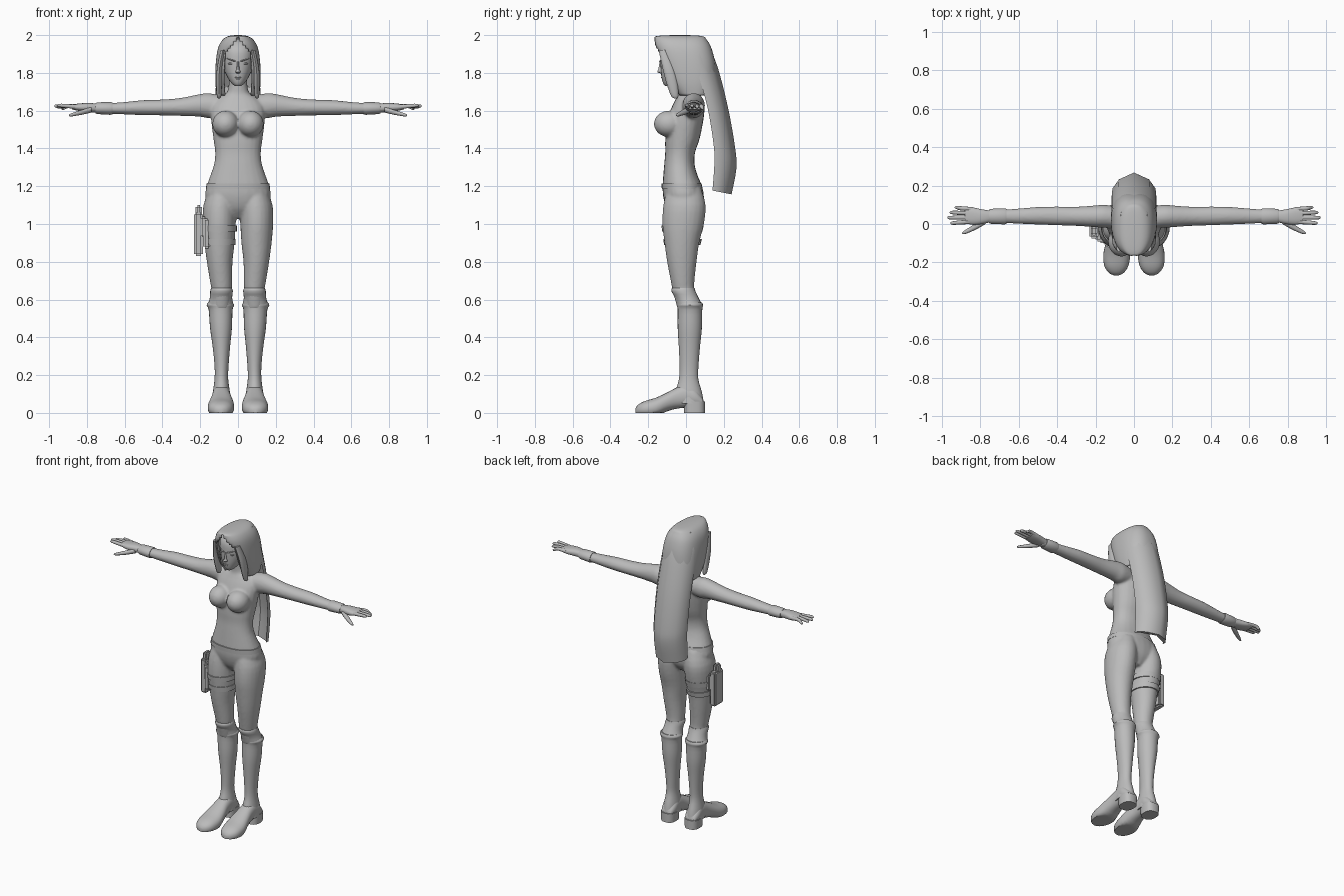
import bpy, bmesh, math
from mathutils import Vector

grey = bpy.data.materials.new("plain grey")
grey.diffuse_color = (0.5, 0.5, 0.5, 1)


def make(name, bm, angle=40):
    bmesh.ops.recalc_face_normals(bm, faces=bm.faces)
    me = bpy.data.meshes.new(name)
    bm.to_mesh(me)
    bm.free()
    ob = bpy.data.objects.new(name, me)
    bpy.context.collection.objects.link(ob)
    me.materials.append(grey)
    me.polygons.foreach_set("use_smooth", [True] * len(me.polygons))
    bpy.ops.object.select_all(action='DESELECT')
    ob.select_set(True)
    bpy.context.view_layer.objects.active = ob
    bpy.ops.object.shade_smooth_by_angle(angle=math.radians(angle))
    return ob


def spline(st, sub):
    """Smoothly interpolate a list of section tuples."""
    out = []
    for i in range(len(st) - 1):
        p = [st[max(i - 1, 0)], st[i], st[i + 1], st[min(i + 2, len(st) - 1)]]
        for k in range(sub):
            t = k / sub
            out.append([0.5 * (2 * b + (c - a) * t + (2 * a - 5 * b + 4 * c - d) * t * t
                               + (3 * b - a - 3 * c + d) * t ** 3) for a, b, c, d in zip(*p)])
    return out + [list(st[-1])]


def loft(bm, st, axis='z', sx=1, n=24, p=2.0, sub=3, floor=False):
    """Sections are (position on axis, centre u, centre v, radius u, radius v)."""
    rings = []
    for t, cu, cv, ru, rv in spline(st, sub):
        ring = []
        for i in range(n):
            a = 2 * math.pi * i / n
            c, s = math.cos(a), math.sin(a)
            u = cu + ru * math.copysign(abs(c) ** (2 / p), c)
            v = cv + rv * math.copysign(abs(s) ** (2 / p), s)
            x, y, z = {'z': (u, v, t), 'x': (t, u, v), 'y': (u, t, v)}[axis]
            ring.append(bm.verts.new((x * sx, y, max(z, 0) if floor else z)))
        rings.append(ring)
    for r, q in zip(rings, rings[1:]):
        for i in range(n):
            bm.faces.new((r[i], r[(i + 1) % n], q[(i + 1) % n], q[i]))
    bm.faces.new(rings[0])
    bm.faces.new(rings[-1])


def ball(bm, c, r):
    vs = bmesh.ops.create_uvsphere(bm, u_segments=24, v_segments=14, radius=1)['verts']
    for v in vs:
        v.co = Vector([v.co[i] * r[i] + c[i] for i in range(3)])


def part(name, st, **kw):
    bm = bmesh.new()
    loft(bm, st, **kw)
    return make(name, bm)


def box(name, lo, hi, bevel=0.01):
    bm = bmesh.new()
    for v in bmesh.ops.create_cube(bm, size=1)['verts']:
        v.co = Vector([lo[i] + (v.co[i] + 0.5) * (hi[i] - lo[i]) for i in range(3)])
    bmesh.ops.bevel(bm, geom=bm.edges[:], offset=bevel, segments=2, affect='EDGES')
    return make(name, bm)


# Body: torso, chest, arms and thighs fused into one skin
body = bmesh.new()
torso = [(1.03, .04, -.06, .05), (1.08, .13, -.1, .085), (1.14, .172, -.12, .095),
         (1.2, .166, -.124, .085), (1.26, .145, -.12, .06), (1.32, .126, -.115, .045),
         (1.38, .121, -.11, .048), (1.45, .13, -.11, .072), (1.55, .142, -.1, .092),
         (1.62, .14, -.075, .098), (1.67, .1, -.05, .085), (1.7, .056, -.042, .068),
         (1.8, .045, -.045, .06)]
loft(body, [(z, 0, (f + b) / 2, w, (b - f) / 2) for z, w, f, b in torso], p=2.2)
arm = [(.06, .03, 1.625, .055, .05), (.15, .04, 1.626, .06, .066), (.2, .04, 1.628, .057, .06),
       (.3, .04, 1.62, .05, .048), (.4, .042, 1.617, .049, .042), (.5, .043, 1.616, .046, .04),
       (.6, .041, 1.613, .04, .033), (.7, .04, 1.612, .034, .027), (.78, .04, 1.614, .032, .024)]
leg = [(1.19, .08, -.01, .07, .09), (1.1, .095, -.008, .088, .112), (1, .099, -.015, .087, .11),
       (.9, .098, -.022, .08, .092), (.8, .097, -.022, .068, .078), (.7, .09, -.018, .059, .063),
       (.65, .087, -.013, .054, .058), (.55, .09, .005, .05, .05)]
for s in (1, -1):
    loft(body, arm, 'x', s)
    loft(body, leg, 'z', s)
    ball(body, (s * .066, -.09, 1.53), (.07, .08, .07))
skin = make("body", body)
rm = skin.modifiers.new("fuse", 'REMESH')
rm.mode, rm.voxel_size, rm.use_smooth_shade = 'VOXEL', 0.008, True
sm = skin.modifiers.new("soften", 'SMOOTH')
sm.factor, sm.iterations = 0.5, 5

# Trouser waistband
part("waistband", [(1.185, 0, -.02, .171, .108), (1.215, 0, -.024, .166, .106)], p=2.2, n=32, sub=1)

for s, side in ((1, "left"), (-1, "right")):
    # Boots with knee bands
    part(side + "_knee_band", [(.66, .087, -.014, .055, .06), (.645, .087, -.014, .06, .064),
         (.61, .09, .004, .059, .062), (.575, .092, .018, .068, .066)], sx=s, sub=2)
    part(side + "_boot_shaft", [(.585, .093, .021, .064, .064), (.57, .093, .022, .073, .068),
         (.545, .092, .021, .063, .065), (.45, .09, .02, .058, .064), (.35, .088, .018, .046, .056),
         (.25, .087, .016, .037, .05), (.18, .088, .014, .036, .051), (.11, .088, .014, .045, .07),
         (.05, .088, .02, .05, .075)], sx=s)
    part(side + "_foot", [(.09, .088, .055, .035, .02), (.05, .088, .08, .048, .05),
         (0, .088, .09, .047, .062), (-.05, .088, .078, .05, .056), (-.1, .088, .058, .06, .05),
         (-.16, .09, .03, .07, .05), (-.22, .092, .02, .062, .042), (-.255, .092, .014, .038, .028),
         (-.268, .092, .01, .012, .012)], axis='y', sx=s, p=2.3, floor=True)
    part(side + "_heel", [(0, .088, .045, .047, .055), (.06, .088, .045, .05, .055)], sx=s, p=2.6, sub=1)
    # Wrist cuffs
    part(side + "_cuff", [(.665, .04, 1.612, .039, .031), (.675, .04, 1.612, .042, .034),
         (.745, .04, 1.613, .039, .031), (.755, .04, 1.613, .035, .027)], axis='x', sx=s, sub=1)
    # Hands with fingers and thumb
    hand = bmesh.new()
    loft(hand, [(.74, .04, 1.614, .028, .022), (.79, .038, 1.617, .038, .024), (.84, .041, 1.618, .045, .02),
                (.88, .045, 1.62, .04, .013)], 'x', s, p=2.4)
    for y0, x1, y1, z1 in ((.077, .935, .086, 1.612), (.055, .96, .06, 1.62),
                           (.034, .972, .033, 1.625), (.012, .957, .005, 1.628)):
        loft(hand, [(.84, y0, 1.619, .011, .012), (.9, (y0 + y1) / 2, 1.624, .011, .011),
                    (x1 - .012, y1, z1, .009, .009), (x1, y1, z1 - .002, .003, .003)], 'x', s, n=10)
    loft(hand, [(.775, .015, 1.606, .016, .016), (.82, -.01, 1.593, .017, .014),
                (.86, -.032, 1.583, .013, .011), (.885, -.044, 1.577, .009, .008),
                (.895, -.047, 1.575, .003, .003)], 'x', s, n=10)
    make(side + "_hand", hand, 60)

# Head and face
part("head", [(1.73, 0, -.085, .016, .024), (1.745, 0, -.075, .034, .046), (1.78, 0, -.05, .058, .08),
     (1.82, 0, -.038, .074, .096), (1.87, 0, -.033, .082, .103), (1.92, 0, -.028, .082, .103),
     (1.96, 0, -.02, .064, .08), (1.98, 0, -.02, .03, .04)], p=2.2)
face = bmesh.new()
loft(face, [(1.797, 0, -.127, .008, .006), (1.805, 0, -.135, .014, .017), (1.82, 0, -.133, .008, .013),
            (1.86, 0, -.132, .006, .008)], n=12)
ball(face, (0, -.119, 1.776), (.022, .013, .005))
ball(face, (0, -.116, 1.768), (.018, .013, .005))
for s in (1, -1):
    ball(face, (s * .034, -.118, 1.849), (.018, .012, .007))
    loft(face, [(.012, -.135, 1.862, .007, .003), (.035, -.127, 1.868, .008, .004),
                (.06, -.104, 1.878, .006, .003)], 'x', s, n=8)
make("face_features", face)

# Hair cap: an open hood with a parted fringe
cap = bmesh.new()
hood = spline([(1.68, .112, -.045, .13), (1.75, .12, -.1, .16), (1.85, .118, -.14, .155),
               (1.93, .106, -.163, .135), (1.975, .082, -.166, .11), (1.995, .05, -.155, .085),
               (2.0, .01, -.06, .0)], 4)
N, rows = 48, []
for z, w, f, b in hood:
    row = []
    for i in range(N):
        a = 2 * math.pi * (i + .5) / N
        c, q = math.cos(a), math.sin(a)
        row.append(cap.verts.new((w * math.copysign(abs(c) ** .8, c),
                   (f + b) / 2 + (b - f) / 2 * math.copysign(abs(q) ** .8, q), z)))
    rows.append(row)
for r, q in zip(rows, rows[1:]):
    for i in range(N):
        vs = (r[i], r[(i + 1) % N], q[(i + 1) % N], q[i])
        m = sum((v.co for v in vs), Vector()) / 4
        gap = .074 if m.z < 1.9 else max(.012, .074 * (1.985 - m.z) / .085)
        if m.y > -.04 or abs(m.x) > gap or m.z > 1.99:
            cap.faces.new(vs)
cap.faces.new(rows[-1])
bmesh.ops.delete(cap, geom=[v for v in cap.verts if not v.link_faces], context='VERTS')
hood_ob = make("hair_cap", cap, 50)
so = hood_ob.modifiers.new("thickness", 'SOLIDIFY')
so.thickness, so.offset = 0.008, -1

# Front locks beside the face
for s, side in ((1, "left"), (-1, "right")):
    part(side + "_hair_lock", [(1.92, .08, -.12, .012, .025), (1.83, .097, -.095, .014, .03),
         (1.75, .1, -.075, .015, .03), (1.68, .1, -.06, .012, .02), (1.665, .1, -.055, .005, .008)],
         sx=s, n=12)

# Long back hair: a folded sheet, open toward the back of the body
tail = bmesh.new()
rows = []
for z, w, f, b in spline([(1.97, .07, .04, .112), (1.9, .105, .04, .145), (1.8, .116, .06, .18),
                          (1.6, .118, .115, .228), (1.4, .116, .147, .262), (1.3, .114, .15, .266),
                          (1.165, .112, .14, .241)], 4):
    d = b - f
    sec = ((-w, f), (-.97 * w, f + .3 * d), (-.68 * w, f + .7 * d), (0, b),
           (.68 * w, f + .7 * d), (.97 * w, f + .3 * d), (w, f),
           (.86 * w, f + .22 * d), (0, b - .25 * d), (-.86 * w, f + .22 * d))
    rows.append([tail.verts.new((x, y, z - .2 * (y - f) + .012)) for x, y in sec])
for r, q in zip(rows, rows[1:]):
    for i in range(10):
        tail.faces.new((r[i], r[(i + 1) % 10], q[(i + 1) % 10], q[i]))
tail.faces.new(rows[0])
tail.faces.new(rows[-1])
make("back_hair", tail, 50)

# Thigh holster with two straps, on the right leg
for i, z in enumerate((.975, .905)):
    w = .092 - .006 * i
    part("thigh_strap_%d" % (i + 1), [(z - .016, .098, -.02, w, .106 - .01 * i),
         (z + .016, .098, -.018, w, .112 - .01 * i)], sx=-1, sub=1)
box("holster", (-.232, -.075, .83), (-.186, .02, 1.06))
box("holster_grip", (-.225, -.06, 1.04), (-.19, -.01, 1.1))
box("holster_flap", (-.2, -.09, .93), (-.165, .03, 1.04))
box("holster_pouch", (-.185, -.1, .87), (-.145, -.06, 1.03))
